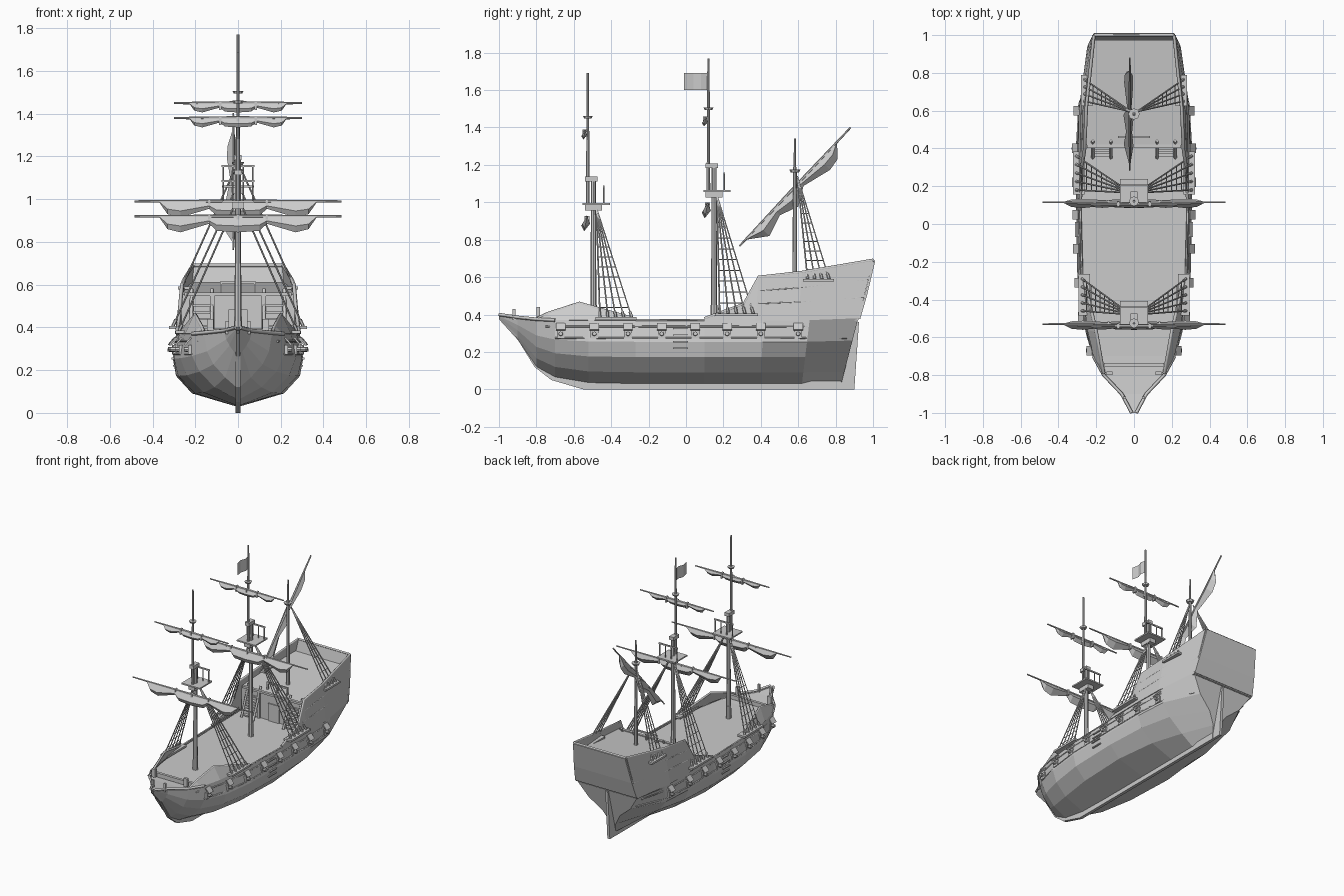
import bpy
from math import hypot
from mathutils import Vector, Matrix

if "Cube" in bpy.data.objects:
    bpy.data.objects.remove(bpy.data.objects["Cube"])


def mesh(name, verts, faces):
    me = bpy.data.meshes.new(name)
    me.from_pydata([tuple(v) for v in verts], [], faces)
    me.validate()
    ob = bpy.data.objects.new(name, me)
    bpy.context.collection.objects.link(ob)
    return ob


def loft(name, rows, closed=False, caps=False):
    n = len(rows[0])
    faces = [(i*n+j, i*n+(j+1) % n, (i+1)*n+(j+1) % n, (i+1)*n+j)
             for i in range(len(rows)-1) for j in range(n if closed else n-1)]
    if caps:
        faces += [tuple(range(n))[::-1], tuple(range((len(rows)-1)*n, len(rows)*n))]
    return mesh(name, [p for r in rows for p in r], faces)


def box(name, c, s, tilt=0.0):
    rot = Matrix.Rotation(tilt, 3, 'Y')
    rows = [[Vector(c) + rot @ Vector((a*s[0]/2, b*s[1]/2, k*s[2]/2))
             for a, b in ((-1, -1), (1, -1), (1, 1), (-1, 1))] for k in (-1, 1)]
    return loft(name, rows, True, True)


def rod(name, p, q, r1, r2, n=8):
    p, q = Vector(p), Vector(q)
    bpy.ops.mesh.primitive_cone_add(vertices=n, radius1=r1, radius2=r2, depth=(q-p).length,
                                    location=(p+q)/2, rotation=(q-p).to_track_quat('Z', 'Y').to_euler())
    bpy.context.object.name = name


def lines(name, paths, r):
    cu = bpy.data.curves.new(name, 'CURVE')
    cu.dimensions, cu.bevel_depth, cu.bevel_resolution, cu.use_fill_caps = '3D', r, 0, True
    for path in paths:
        sp = cu.splines.new('POLY')
        sp.points.add(len(path)-1)
        for pt, co in zip(sp.points, path):
            pt.co = (*co, 1)
    bpy.context.collection.objects.link(bpy.data.objects.new(name, cu))


def plate(name, yz, w):
    return loft(name, [[(x, y, z) for y, z in yz] for x in (-w, w)], True, True)


def interp(tab, t):
    for (a, va), (b, vb) in zip(tab, tab[1:]):
        if t <= b:
            return va + (vb-va)*max(0, (t-a)/(b-a))
    return tab[-1][1]


# hull stations: y, keel z, sheer z, four half breadths going up, stern rake
ST = [(-1.0, .375, .40, .008, .008, .01, .012, 0), (-.9, .265, .385, .02, .04, .055, .065, 0),
      (-.8, .12, .375, .06, .115, .145, .16, 0), (-.7, .065, .37, .11, .18, .215, .215, 0),
      (-.52, .035, .37, .16, .24, .27, .25, 0), (-.27, .03, .37, .20, .28, .30, .275, 0),
      (.1, .03, .37, .215, .29, .305, .285, 0), (.4, .03, .37, .18, .275, .305, .29, .04),
      (.62, .03, .37, .11, .225, .29, .285, .12), (.83, .03, .38, .02, .07, .17, .25, .26)]
FR = (0, .18, .42, .66, 1)


def section(s):
    pts = []
    for f, x in zip(FR, (.008,) + s[3:7]):
        z = s[1] + f*(s[2]-s[1])
        pts.append((x, s[0] + s[7]*(z-.03), z))
    return pts


def hull_x(y, z):
    tab = []
    for s in ST:
        p = section(s)
        tab.append((interp([(q[2], q[1]) for q in p], z), interp([(q[2], q[0]) for q in p], z)))
    return interp(tab, y)


# hull shell, deck and transom
rows = [[(-x, y, z) for x, y, z in section(s)[::-1]] + section(s) for s in ST]
hull = loft("hull", rows)
loft("main_deck", [[(-r[-1][0]+.004, r[-1][1], r[-1][2]-.012), (r[-1][0]-.004, r[-1][1], r[-1][2]-.012)] for r in rows])
mesh("lower_transom", rows[-1], [tuple(range(10))])

# keel, stem and rudder
plate("keel", [(-1, .40), (-.97, .37), (-.89, .25), (-.81, .12), (-.72, .05), (-.55, 0), (.83, 0), (.83, .05),
               (-.5, .05), (-.7, .09), (-.8, .18), (-.9, .33)], .011)
plate("rudder", [(.82, 0), (.9, 0), (.925, .36), (.91, .36), (.83, .05)], .01)

# upper works: bottom y, top y, top half breadth, top z
AFT = [(.1, .1, .285, .378), (.3, .31, .275, .455), (.37, .39, .262, .60), (.6, .62, .252, .625),
       (.92, 1.0, .212, .69)]
FORE = [(-.79, -.79, .16, .38), (-.72, -.74, .17, .405), (-.56, -.57, .2, .46), (-.27, -.27, .27, .375)]
for sx in (-1, 1):
    for name, tab in (("quarter_bulwark", AFT), ("forecastle_bulwark", FORE)):
        ob = loft(name, [[(sx*hull_x(yb, .37), yb, .368), (sx*xt, yt, zt)] for yb, yt, xt, zt in tab])
        m = ob.modifiers.new("thick", 'SOLIDIFY')
        m.thickness, m.offset = .012, 0
        lines(name + "_rail", [[(sx*xt, yt, zt) for _, yt, xt, zt in tab]], .009)
    # wales along the side
    for z, y0, y1 in ((.335, -.75, .85), (.275, -.7, .86)):
        lines("wale", [[(sx*(hull_x(y, z)), y, z) for y in [y0+(y1-y0)*i/14 for i in range(15)]]], .005)
    for f in (.38, .68):
        lines("upper_wale", [[(sx*(hull_x(yb, .37)*(1-f)+xt*f+.003), yb+(yt-yb)*f, .37+(zt-.37)*f)
                              for yb, yt, xt, zt in AFT[2:]]], .005)
    # bow rail
    lines("bow_rail", [[(sx*s[6], s[0], s[2]) for s in ST[:4]]], .009)
    lines("waist_rail", [[(sx*s[6], s[0], s[2]) for s in ST[5:7]]], .006)
    box("cathead", (sx*.13, -.79, .41), (.03, .02, .06))
    box("bow_bitt", (sx*.05, -.92, .40), (.015, .015, .06))

    # gun ports with raised lids and barrels
    for y in (-.67, -.49, -.31, -.13, .05, .22, .4, .6):
        x = hull_x(y, .3)
        box("gun_port_frame", (sx*x, y, .295), (.02, .042, .045))
        box("gun_port_lid", (sx*(x+.012), y, .335), (.008, .05, .045), -sx*.7)
        rod("cannon", (sx*(x-.02), y, .295), (sx*(x+.03), y, .298), .014, .011)

    # boarding steps
    for i in range(4):
        box("side_step", (sx*hull_x(-.03, .22+.035*i), -.03, .22+.035*i), (.018, .08, .008))

    # stairs up to the quarter deck
    for i in range(6):
        box("stair", (sx*.17, .37+.012*i, .375+.032*i), (.09, .025, .01))
    for x in (.122, .218):
        lines("stair_side", [[(sx*x, .35, .36), (sx*x, .44, .58)]], .009)

# stern panel, its mouldings and rail
tr = [(.25, .92, .38), (.236, .955, .50), (.212, 1.0, .69)]
st = loft("stern_panel", [[(-x, y, z), (x, y, z)] for x, y, z in tr])
st.modifiers.new("thick", 'SOLIDIFY').thickness = .012
for x, y, z in [tr[0], tr[1], (.225, .975, .59), tr[2]]:
    lines("stern_moulding", [[(-x, y, z), (x, y, z)]], .008)

# quarter deck, its bulkhead, door and rail
loft("quarter_deck", [[(-x, y, z), (x, y, z)] for x, y, z in ((.262, .42, .555), (.25, .62, .575), (.22, .975, .61))])
box("bulkhead", (0, .425, .455), (.53, .012, .2))
box("cabin_door", (0, .416, .42), (.09, .01, .13))
for x in (-.12, .12):
    box("bulkhead_post", (x, .412, .455), (.02, .015, .2))
box("bulkhead_beam", (0, .412, .555), (.5, .02, .015))
box("deck_rail", (0, .46, .61), (.17, .012, .012))
for x in (-.08, 0, .08):
    box("deck_rail_post", (x, .46, .585), (.01, .01, .05))
# forecastle beam and sloping beak deck
box("forecastle_beam", (0, -.745, .38), (.32, .02, .03))


def sail(name, o, u, d, b, tab):
    # furled sail: triangular section swept along the yard
    o, u, d, b = map(Vector, (o, u, d, b))
    loft(name, [[o+u*t-d*.006, o+u*t+d*h*.6+b*(.35*h+.004), o+u*t+d*h+b*.2*h, o+u*t+d*h*.45-b*(.2*h+.003)]
                for t, h in tab], True, True)


def square_rig(name, y, z, half, k):
    yard = (0, y, z)
    rod(name + "_yard", (-half, y, z), (0, y, z), .005, .009, 6)
    rod(name + "_yard", (half, y, z), (0, y, z), .005, .009, 6)
    tab = [(0, .075), (.1, .068), (.135, .035), (.27, .075), (.33, .06), (.37, 0.002)]
    tab = [(-a, h) for a, h in tab[:0:-1]] + tab
    sail(name + "_sail", yard, (1, 0, 0), (0, 0, -1), (0, -1, 0), [(a*k, h*(k*.7+.3)*(.8 if k < 1 else 1)) for a, h in tab])
    for x in (-.135, 0, .135):
        box(name + "_tie", (x*k, y, z-.012), (.012, .026, .04))


def shrouds(name, top, foot_y, foot_z, foot_x, n):
    for sx in (-1, 1):
        head = Vector((sx*.015, top[0], top[1]))
        feet = [Vector((sx*foot_x, foot_y[0]+(foot_y[1]-foot_y[0])*i/(n-1), foot_z)) for i in range(n)]
        lines(name + "_shrouds", [[head, f] for f in feet], .0042)
        lines(name + "_ratlines", [[f.lerp(head, t/11) for f in feet] for t in range(1, 10)], .0025)
        a, b = foot_y
        box(name + "_channel", (sx*(foot_x-.012), (a+b)/2, foot_z-.006), (.06, b-a+.05, .014))
        for f in feet:
            rod(name + "_deadeye", f, f.lerp(head, .05), .008, .008, 6)


# fore and main masts with tops, caps and topmasts
for name, y, plat, tip, cap, lower, upper, ring in (
        ("fore", -.495, .99, 1.69, 1.125, .92, 1.38, 1.455), ("main", .15, 1.06, 1.77, 1.195, .99, 1.45, 1.50)):
    yt = y - .03
    rod(name + "_mast_foot", (0, y, .35), (0, y, .45), .019, .018)
    rod(name + "_mast", (0, y, .45), (0, y, cap), .016, .013)
    rod(name + "_topmast", (0, yt, plat-.02), (0, yt, tip), .010, .006)
    box(name + "_mast_cap", (0, y-.012, cap), (.035, .066, .025))
    box(name + "_top", (0, y+.015, plat), (.15, .145, .01))
    box(name + "_top_support", (0, y, plat-.02), (.05, .09, .03))
    for x in (-.07, -.024, .024, .07):
        rod(name + "_top_post", (x, y+.055, plat), (x, y+.055, plat+.1), .004, .004, 6)
    box(name + "_top_rail", (0, y+.055, plat+.095), (.155, .008, .01))
    rod(name + "_topmast_ring", (0, yt, ring-.006), (0, yt, ring+.006), .02, .026)
    square_rig(name + "_course", yt-.005, lower, .485, 1)
    square_rig(name + "_topsail", yt-.015, upper, .30, .62)
shrouds("fore", (-.48, .975), (-.46, -.29), .385, .275, 5)
shrouds("main", (.165, 1.04), (.18, .36), .405, .305, 5)
shrouds("mizzen", (.595, 1.14), (.65, .765), .59, .262, 4)

# mizzen mast with slanted yard and furled sail
rod("mizzen_mast", (0, .582, .55), (0, .582, 1.19), .013, .010)
rod("mizzen_topmast", (0, .582, 1.18), (0, .582, 1.34), .007, .005)
rod("mizzen_ring", (0, .582, 1.16), (0, .582, 1.175), .022, .03)
a, b = Vector((-.022, .285, .765)), Vector((-.022, .88, 1.40))
u = (b-a).normalized()
rod("mizzen_yard", a, (a+b)/2, .005, .009, 6)
rod("mizzen_yard", b, (a+b)/2, .005, .009, 6)
sail("mizzen_sail", a, u, (0, u.z, -u.y), (-1, 0, 0),
     [(.05, .002), (.15, .08), (.27, .045), (.37, .085), (.47, .03), (.63, .075), (.7, .065), (.76, .004)])

# flag
loft("flag", [[(x, y, 1.60), (x, y, 1.69)] for x, y in ((0, .115), (.008, .08), (-.006, .04), (.004, -.012))])
